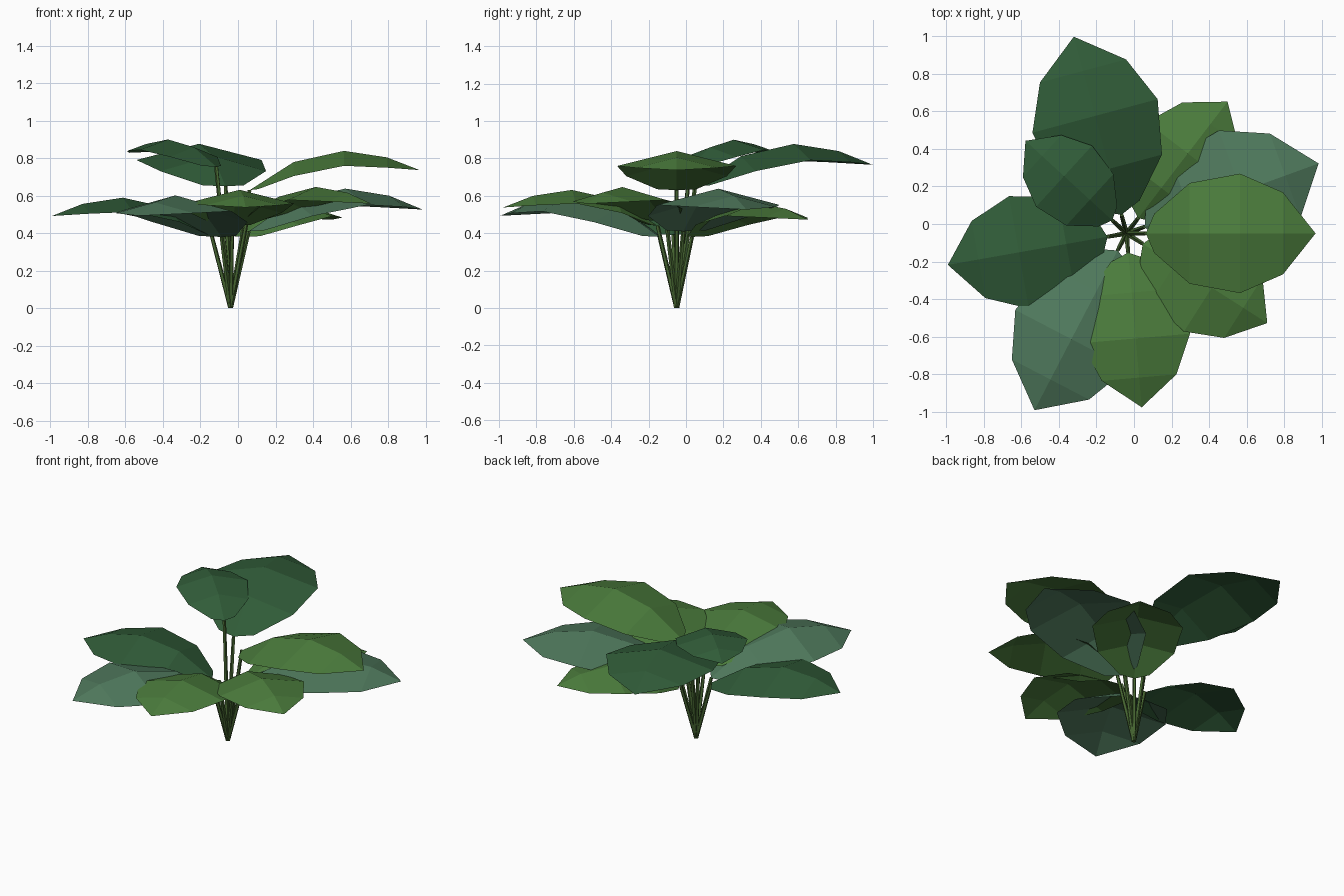
import bpy, bmesh
from math import radians, cos, sin
from mathutils import Vector, Matrix

if "Cube" in bpy.data.objects:
    bpy.data.objects.remove(bpy.data.objects["Cube"])

ROOT = Vector((-0.04, -0.05, 0))
BASE_R = 0.103


def material(name, rgb):
    m = bpy.data.materials.new(name)
    m.diffuse_color = (*rgb, 1)
    m.use_nodes = True
    m.node_tree.nodes["Principled BSDF"].inputs["Base Color"].default_value = m.diffuse_color
    return m


MATS = {
    "light": material("light_leaf", (0.07, 0.2, 0.045)),
    "dark": material("dark_leaf", (0.03, 0.107, 0.04)),
    "blue": material("blue_leaf", (0.078, 0.19, 0.107)),
    "stem": material("stem_green", (0.06, 0.13, 0.03)),
}

# Leaf rows: midrib (distance, height), edge (distance, half width, height)
ROWS = [
    ((0.000, 0.000), (0.045, 0.105, 0.005)),
    ((0.235, 0.150), (0.235, 0.270, 0.075)),
    ((0.505, 0.210), (0.505, 0.320, 0.130)),
    ((0.735, 0.175), (0.735, 0.220, 0.120)),
]
TIP = (0.91, 0.107)


def finish(bm, name, mat):
    me = bpy.data.meshes.new(name)
    bm.to_mesh(me)
    bm.free()
    me.materials.append(MATS[mat])
    ob = bpy.data.objects.new(name, me)
    bpy.context.collection.objects.link(ob)
    return ob


def leaf(name, angle, scale, height, mat):
    # Folded, arched blade around a midrib
    bm = bmesh.new()
    rows = []
    for (mx, mz), (ex, w, ez) in ROWS:
        rows.append([bm.verts.new(p) for p in ((ex, -w, ez), (mx, 0, mz), (ex, w, ez))])
    tip = bm.verts.new((TIP[0], 0, TIP[1]))
    for a, b in zip(rows, rows[1:]):
        for i in range(2):
            bm.faces.new((a[i], b[i], b[i + 1], a[i + 1]))
    for i in range(2):
        bm.faces.new((rows[-1][i], tip, rows[-1][i + 1]))
    a = radians(angle)
    start = ROOT + Vector((BASE_R * cos(a), BASE_R * sin(a), height))
    bm.transform(Matrix.Translation(start) @ Matrix.Rotation(a, 4, 'Z') @ Matrix.Scale(scale, 4))
    finish(bm, name, mat)
    return start


def stem(name, end):
    # Thin tapered five-sided stalk
    d = end - ROOT
    bm = bmesh.new()
    bmesh.ops.create_cone(bm, cap_ends=True, segments=5, radius1=0.014,
                          radius2=0.011, depth=d.length)
    bm.transform(Matrix.Translation(ROOT + d / 2) @ d.to_track_quat('Z', 'Y').to_matrix().to_4x4())
    # keep the foot on the ground
    for v in bm.verts:
        v.co.z = max(v.co.z, 0)
    finish(bm, name, "stem")


# Leaves spiral by the golden angle: (scale, base height, colour)
LEAVES = [
    (0.995, 0.63, "light"), (0.69, 0.755, "dark"), (0.91, 0.44, "light"),
    (0.86, 0.38, "light"), (0.95, 0.39, "dark"), (0.865, 0.465, "light"),
    (1.08, 0.65, "dark"), (1.055, 0.38, "blue"), (1.085, 0.41, "blue"),
]
for i, (s, h, mat) in enumerate(LEAVES):
    end = leaf(f"leaf_{i + 1}", i * 137.5, s, h, mat)
    stem(f"stem_{i + 1}", end)
